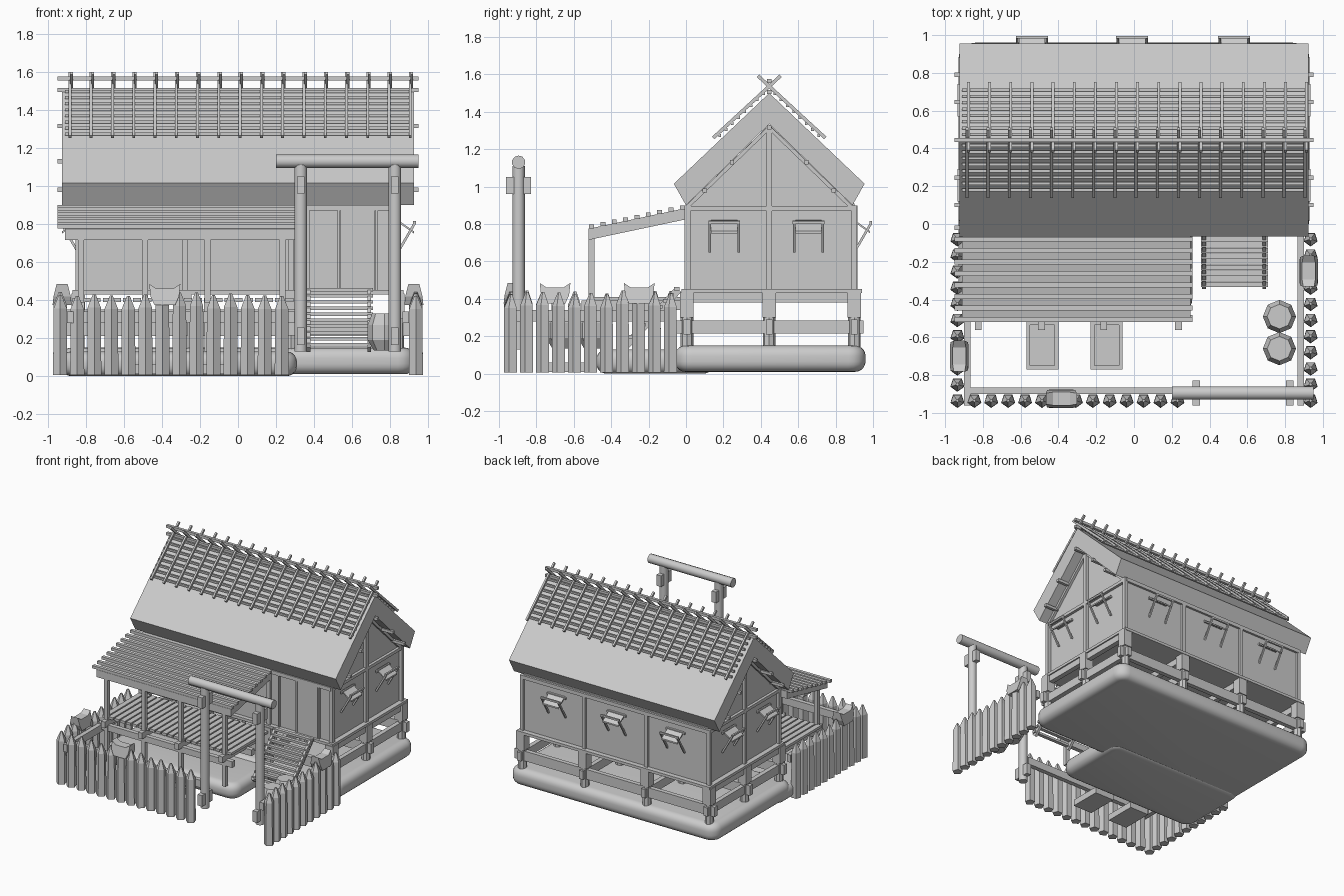
import bpy, bmesh, math, random
from mathutils import Vector, Matrix

random.seed(4)
cube = bpy.data.objects.get("Cube")
if cube:
    bpy.data.objects.remove(cube)

mat = bpy.data.materials.new("plain_grey")
mat.use_nodes = True
GREY = (0.6, 0.6, 0.6, 1)
mat.diffuse_color = GREY
mat.node_tree.nodes["Principled BSDF"].inputs["Base Color"].default_value = GREY

parts = {}


def mesh_of(name):
    return parts.setdefault(name, bmesh.new())


def box(name, x, y, z):
    """Box from (min, max) pairs."""
    mid = Vector([(a + b) / 2 for a, b in (x, y, z)])
    size = [abs(b - a) for a, b in (x, y, z)]
    m = Matrix.Translation(mid) @ Matrix.Diagonal((*size, 1))
    bmesh.ops.create_cube(mesh_of(name), size=1, matrix=m)


def along(p, q):
    p, q = Vector(p), Vector(q)
    d = q - p
    rot = d.to_track_quat('Z', 'Y').to_matrix().to_4x4()
    return Matrix.Translation((p + q) / 2) @ rot, d.length


def bar(name, p, q, w, h=None):
    m, n = along(p, q)
    bmesh.ops.create_cube(mesh_of(name), size=1, matrix=m @ Matrix.Diagonal((w, h or w, n, 1)))


def rod(name, p, q, r, r2=None, sides=8):
    m, n = along(p, q)
    bmesh.ops.create_cone(mesh_of(name), cap_ends=True, segments=sides, radius1=r,
                          radius2=r if r2 is None else r2, depth=n, matrix=m)


def prism(name, outline, x0, x1):
    """Extrude a (y, z) outline along x."""
    bm = mesh_of(name)
    f = bm.faces.new([bm.verts.new((x0, y, z)) for y, z in outline])
    new = bmesh.ops.extrude_face_region(bm, geom=[f])["geom"]
    bmesh.ops.translate(bm, verts=[v for v in new if isinstance(v, bmesh.types.BMVert)],
                        vec=(x1 - x0, 0, 0))


def spread(a, b, n):
    return [a + (b - a) * i / (n - 1) for i in range(n)]


MID, W = 0.445, 0.84          # ridge line y, half width of the house
BAYS = spread(-W, W, 4)

# Ground slabs
box("house_base", (-.93, .93), (-.06, .96), (.01, .15))
box("veranda_base", (-.93, .31), (-.48, .15), (0, .13))

# Stilts and ground beams
for y in (.005, MID, .9):
    for x in BAYS:
        rod("stilts", (x, y, .14), (x, y, .31), .034)
        box("stilt_heads", (x - .036, x + .036), (y - .036, y + .036), (.3, .435))
    box("ground_beams", (-.9, .9), (y - .018, y + .018), (.21, .29))
for x in BAYS:
    box("ground_beams", (x - .018, x + .018), (-.05, .95), (.215, .285))
    box("floor_joists", (x - .02, x + .02), (-.02, .93), (.38, .43))
box("house_floor", (-.87, .87), (-.025, .94), (.43, .452))

# Walls with gable ends
prism("walls", [(.01, .45), (.9, .45), (.9, .91), (MID, 1.33), (.01, .91)], -W + .01, W - .01)

# Timber frame
for s in (-1, 1):
    x = s * W
    for y in (.008, .9):
        box("corner_posts", (x - .015, x + .015), (y - .015, y + .015), (.45, .9))
    box("gable_frame", (x - .012, x + .012), (MID - .015, MID + .015), (.45, 1.31))
    box("gable_frame", (x - .012, x + .012), (0, .91), (.87, .895))
    for t in (-1, 1):
        bar("gable_frame", (x, MID + t * .44, .89), (x, MID, 1.315), .02)
for x in BAYS[1:3]:
    for y in (.003, .905):
        box("wall_posts", (x - .015, x + .015), (y - .012, y + .012), (.45, .9))
for y in (.003, .905):
    box("wall_plates", (-W, W), (y - .012, y + .012), (.87, .9))

# Sliding door boards
for x in (.37, .53, .73):
    box("door_battens", (x - .006, x + .006), (-.008, .012), (.452, .88))
box("door_leaf", (.54, .72), (-.004, .012), (.452, .87))

# Thick thatch roof
prism("roof", [(-.065, 1.015), (MID, 1.5), (.955, 1.015), (.89, .9), (MID, 1.335), (0, .9)],
      -.925, .925)
for dy, z in ((0, 1.315), (.2, 1.13), (.345, .98)):
    for s in (-1, 1):
        for e in (-1, 1):
            bar("purlins", (e * .82, MID + s * dy, z), (e * .95, MID + s * dy, z), .022)
for z in (1.505, 1.565):
    bar("ridge_poles", (-.95, MID, z), (.95, MID, z), .022)
for s in (-1, 1):
    for d in spread(.03, .265, 8):
        z = 1.525 - d * .95
        bar("roof_battens", (-.91, MID + s * d, z), (.91, MID + s * d, z), .015)
    for x in spread(-.88, .91, 17):
        bar("crossed_rafters", (x + s * .004, MID + s * .3, 1.26),
            (x + s * .004, MID - s * .06, 1.592), .015, .018)


# Propped shutters, placed by wall point, outward and sideways directions
def shutter(base, out, side):
    base, out, side = Vector(base), Vector(out), Vector(side)

    def at(o, s, z):
        return base + out * o + side * s + Vector((0, 0, z))
    bm = mesh_of("shutters")
    corners = [at(0, -.07, .81), at(0, .07, .81), at(.085, .07, .75), at(.085, -.07, .75)]
    f = bm.faces.new([bm.verts.new(c) for c in corners])
    new = bmesh.ops.extrude_face_region(bm, geom=[f])["geom"]
    bmesh.ops.translate(bm, verts=[v for v in new if isinstance(v, bmesh.types.BMVert)],
                        vec=(0, 0, .012))
    for s in (-.077, .077):
        bar("shutter_props", at(0, s, .65), at(.09, s, .805), .013)
    bar("shutter_props", at(.088, -.085, .808), at(.088, .085, .808), .014)
    bar("shutter_props", at(.005, -.085, .81), at(.005, .085, .81), .016)


for x in (-.54, -.01, .53):
    shutter((x, .9, 0), (0, 1, 0), (1, 0, 0))
for s in (-1, 1):
    for y in (.205, .655):
        shutter((s * W, y, 0), (s, 0, 0), (0, 1, 0))

# Veranda
prism("veranda_roof", [(-.52, .715), (-.52, .775), (0, .885), (0, .825)], -.91, .3)
for y in spread(-.505, -.02, 9):
    z = .782 + (y + .52) * .212
    box("veranda_roof_slats", (-.95, .31), (y - .013, y + .013), (z - .01, z + .012))
for x in (-.825, -.49, -.16, .235):
    box("veranda_posts", (x - .016, x + .016), (-.52, -.488), (.13, .73))
    box("veranda_joists", (x - .018, x + .018), (-.56, 0), (.34, .39))
for y in (-.5, -.25):
    box("veranda_beams", (-.9, .31), (y - .018, y + .018), (.3, .35))
for x in spread(-.85, .27, 22):
    box("veranda_floor", (x - .021, x + .021), (-.5, -.01), (.39, .41))

# Garden boxes with a raised rim
for x in (-.485, -.145):
    box("garden_beds", (x - .07, x + .07), (-.755, -.53), (.01, .05))
    for s in (-1, 1):
        box("garden_bed_rims", (x + s * .065, x + s * .085), (-.77, -.515), (.01, .06))
    for y in (-.76, -.525):
        box("garden_bed_rims", (x - .085, x + .085), (y - .01, y + .01), (.01, .06))

# Stairs
for x in (.37, .69):
    bar("stair_rails", (x, -.33, .14), (x, -.04, .45), .02, .04)
for y in spread(-.32, -.05, 10):
    z = .165 + (y + .32) * 1.07
    box("stair_treads", (.355, .71), (y - .014, y + .014), (z - .009, z + .009))

# Gate
for x in (.33, .825):
    rod("gate_posts", (x, -.895, .13), (x, -.895, 1.11), .033, sides=12)
    for z in (.21, 1.005):
        box("gate_pegs", (x - .02, x + .02), (-.962, -.828), (z - .045, z + .045))
rod("gate_beam", (.2, -.895, 1.13), (.95, -.895, 1.13), .036, sides=10)

# Picket fence
spots = [(x, -.935) for x in spread(-.935, .23, 14)]
spots += [(s * .935, y) for s in (-1, 1) for y in spread(-.935, -.08, 11)]
for x, y in spots:
    top = .435 + random.uniform(-.015, .01)
    rod("pickets", (x, y, .005), (x, y, top - .07), .039, .037, 5)
    rod("picket_tips", (x, y, top - .07), (x, y, top), .037, .008, 5)
box("fence_rails", (-.9, .3), (-.9, -.865), (.28, .34))
for s in (-1, 1):
    box("fence_rails", (s * .865, s * .9), (-.96, -.06), (.28, .34))

# Saddle-shaped caps hung on the fence
OUT = [(-.055, .375), (.055, .375), (.075, .42), (.082, .485), (.045, .46), (-.045, .46),
       (-.082, .485), (-.075, .42)]
for x, y, turn in ((-.385, -.925, 1), (.925, -.25, 0), (-.925, -.7, 0)):
    bm = mesh_of("fence_caps")
    rings = []
    for d in (-1, 1):
        ring = []
        for u, z in OUT:
            v = d * (.05 - max(0, z - .4) * .25)
            ring.append(bm.verts.new((x + u, y + v, z) if turn else (x + v, y + u, z)))
        bm.faces.new(ring)
        rings.append(ring)
    for i in range(len(OUT)):
        j = (i + 1) % len(OUT)
        bm.faces.new((rings[0][i], rings[0][j], rings[1][j], rings[1][i]))
    box("cap_hangers", (x - .02, x + .02), (y - .02, y + .02), (.27, .38))

# Faceted water jars
for y in (-.49, -.66):
    rod("jar_bottoms", (.77, y, .135), (.77, y, .19), .055, .088)
    rod("jar_bodies", (.77, y, .19), (.77, y, .27), .088, .088)
    rod("jar_tops", (.77, y, .27), (.77, y, .33), .088, .065)

# Turn every part into an object
for name, bm in parts.items():
    bmesh.ops.recalc_face_normals(bm, faces=bm.faces)
    me = bpy.data.meshes.new(name)
    bm.to_mesh(me)
    bm.free()
    me.materials.append(mat)
    ob = bpy.data.objects.new(name, me)
    bpy.context.collection.objects.link(ob)
    if name in ("house_base", "veranda_base"):
        for face_corner, width in ((True, .09), (False, .055)):
            b = bmesh.new()
            b.from_mesh(me)
            edges = [e for e in b.edges if len(e.link_faces) == 2]
            if face_corner:   # upright corners first
                edges = [e for e in edges if abs(e.verts[0].co.z - e.verts[1].co.z) > .05]
            else:             # then the rims
                edges = [e for e in edges if abs(e.verts[0].co.z - e.verts[1].co.z) < .01]
            bmesh.ops.bevel(b, geom=edges, offset=width, segments=5, profile=.5,
                            affect='EDGES', clamp_overlap=True)
            b.to_mesh(me)
            b.free()
    if name in ("house_base", "veranda_base", "gate_posts", "gate_beam", "stilts"):
        bpy.ops.object.select_all(action='DESELECT')
        ob.select_set(True)
        bpy.context.view_layer.objects.active = ob
        bpy.ops.object.shade_smooth_by_angle(angle=math.radians(40))
